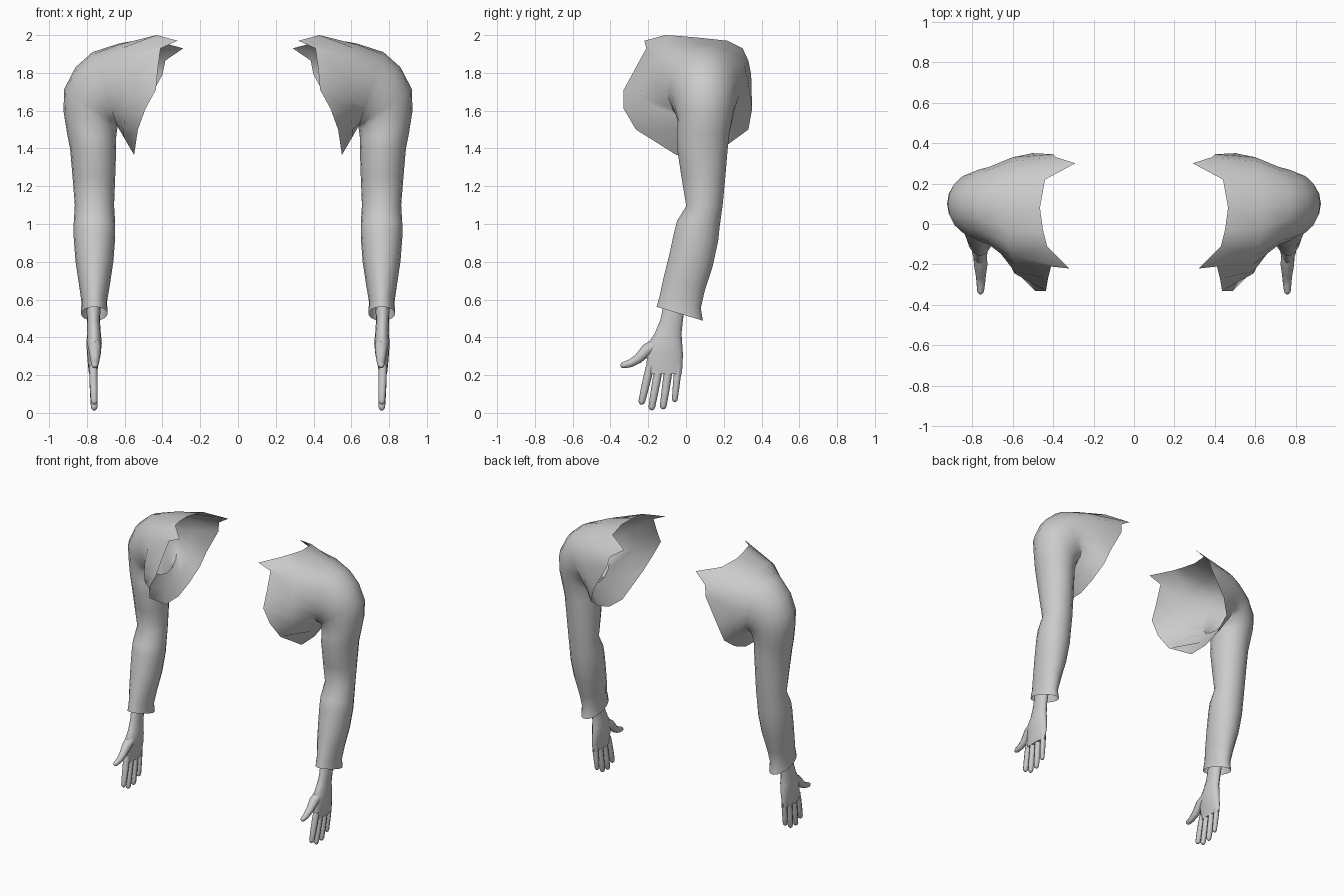
import bpy, bmesh, math
from mathutils import Vector

SEG = 18
grey = bpy.data.materials.new("light grey")
grey.diffuse_color = (0.6, 0.6, 0.6, 1)


def loft(name, rings, cap_start=False, cap_end=False):
    """Skin a list of equal-length closed rings and mirror the part to the other arm."""
    bm = bmesh.new()
    rows = [[bm.verts.new(p) for p in ring] for ring in rings]
    n = len(rows[0])
    for a, b in zip(rows, rows[1:]):
        for i in range(n):
            j = (i + 1) % n
            bm.faces.new((a[i], a[j], b[j], b[i]))
    if cap_start:
        bm.faces.new(rows[0][::-1])
    if cap_end:
        bm.faces.new(rows[-1])
    bmesh.ops.recalc_face_normals(bm, faces=bm.faces[:])
    mesh = bpy.data.meshes.new(name)
    bm.to_mesh(mesh)
    bm.free()
    mesh.materials.append(grey)
    obj = bpy.data.objects.new(name, mesh)
    bpy.context.collection.objects.link(obj)
    obj.modifiers.new("other_side", 'MIRROR').use_mirror_merge = False
    bpy.ops.object.select_all(action='DESELECT')
    obj.select_set(True)
    bpy.context.view_layer.objects.active = obj
    bpy.ops.object.shade_smooth_by_angle(angle=math.radians(60))
    return obj


def ellipse(c, u, v, n=SEG):
    """Ring starting at +u and turning towards -v."""
    c, u, v = Vector(c), Vector(u), Vector(v)
    return [c + u * math.cos(t) - v * math.sin(t)
            for t in (2 * math.pi * i / n for i in range(n))]


# Torn edge of the garment: top, front tip, front, underarm, back, back tip
edge = [(.465, .08, 1.985), (.45, -.03, 1.995), (.43, -.11, 2.0), (.32, -.22, 1.97),
        (.41, -.21, 1.93), (.425, -.27, 1.82), (.435, -.33, 1.71), (.49, -.33, 1.61),
        (.53, -.265, 1.5), (.55, -.05, 1.365), (.55, .10, 1.37), (.55, .22, 1.42),
        (.54, .33, 1.5), (.50, .35, 1.61), (.40, .345, 1.79), (.385, .33, 1.865),
        (.29, .30, 1.93), (.44, .22, 1.97)]
# Shoulder section between torn edge and armhole
yoke = [(.63, .08, 1.955), (.63, -.02, 1.95), (.62, -.10, 1.93), (.60, -.16, 1.89),
        (.59, -.20, 1.82), (.59, -.235, 1.74), (.59, -.245, 1.66), (.60, -.22, 1.58),
        (.605, -.14, 1.5), (.605, 0, 1.46), (.605, .10, 1.46), (.605, .20, 1.48),
        (.60, .29, 1.55), (.60, .325, 1.65), (.60, .33, 1.75), (.61, .31, 1.84),
        (.62, .25, 1.90), (.63, .17, 1.94)]

# Sleeve sections: centre, outward half axis (x, z), backward half axis (y, z)
sections = [
    (.705, .09, 1.715, .065, .195, .195, 0),
    (.75, .093, 1.67, .11, .16, .178, 0),
    (.778, .097, 1.615, .142, .10, .160, 0),
    (.782, .10, 1.55, .142, .05, .145, 0),
    (.775, .09, 1.47, .13, .01, .140, 0),
    (.767, .087, 1.40, .122, 0, .136, 0),
    (.763, .092, 1.25, .113, 0, .118, 0),
    (.760, .098, 1.10, .104, 0, .098, .005),
    (.760, .065, 1.00, .110, 0, .115, -.015),
    (.760, .053, .93, .110, 0, .119, -.02),
    (.760, .025, .80, .100, 0, .118, -.025),
    (.760, -.01, .68, .082, 0, .112, -.03),
    (.761, -.030, .59, .068, 0, .110, -.035),
    (.761, -.033, .525, .070, 0, .124, -.037),
]
loft("sleeve", [edge, yoke] + [
    ellipse((x, y, z), (ux, 0, uz), (0, vy, vz)) for x, y, z, ux, uz, vy, vz in sections])

# Wrist and palm: height, front y, back y, centre x, half thickness
palm = [(.64, -.10, .00, .765, .036), (.55, -.125, -.005, .765, .037),
        (.49, -.138, -.015, .765, .034), (.42, -.168, -.022, .762, .036),
        (.37, -.200, -.018, .762, .041), (.31, -.208, -.014, .763, .036),
        (.25, -.212, -.016, .767, .027), (.205, -.212, -.020, .768, .021)]
loft("palm", [ellipse((x, (a + b) / 2, z), (t, 0, 0), (0, (b - a) / 2, 0), 14)
              for z, a, b, x, t in palm], True, True)


def digit(name, points, radii):
    """Tapered tube in the plane of the hand with a rounded tip."""
    pts = [Vector(p) for p in points]
    d = (pts[-1] - pts[-2]).normalized()
    r = radii[-1]
    pts += [pts[-1] + d * r * .6, pts[-1] + d * r]
    radii = list(radii) + [r * .8, r * .35]
    rings = []
    for i, p in enumerate(pts):
        t = (pts[min(i + 1, len(pts) - 1)] - pts[max(i - 1, 0)]).normalized()
        side = Vector((1, 0, 0))
        side = (side - t * side.dot(t)).normalized()
        rings.append(ellipse(p, side * radii[i], side.cross(t) * radii[i], 8))
    loft(name, rings, True, True)


# Fingers: base y, tip y, tip height
for name, y0, y1, z1 in (("index_finger", -.190, -.236, .052),
                         ("middle_finger", -.142, -.183, .020),
                         ("ring_finger", -.090, -.122, .026),
                         ("little_finger", -.041, -.060, .064)):
    z0 = .25
    r = .019 if name == "little_finger" else .022
    at = lambda f: (.767 - .006 * f, y0 + (y1 - y0) * f, z0 + (z1 - z0) * f)
    digit(name, [at(0), at(.3), at(.65), at(.95)], [r * .95, r, r * .92, r * .8])

# Thumb
digit("thumb", [(.760, -.150, .365), (.758, -.205, .335), (.757, -.255, .285),
                (.757, -.295, .262), (.758, -.330, .253)], [.034, .033, .025, .021, .017])
